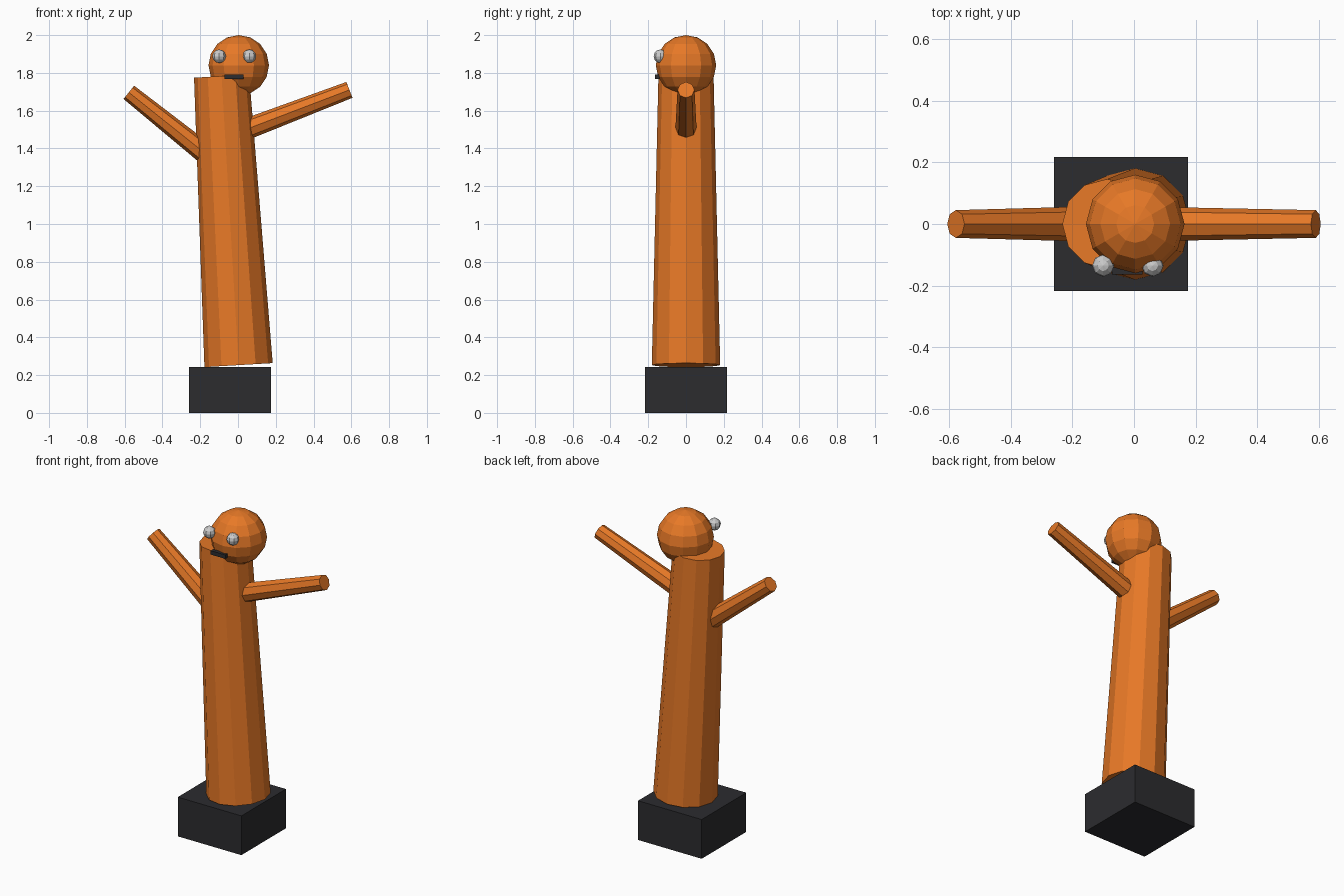
import bpy
import math

if "Cube" in bpy.data.objects:
    bpy.data.objects.remove(bpy.data.objects["Cube"])


def material(name, rgb):
    m = bpy.data.materials.new(name)
    m.diffuse_color = (*rgb, 1)
    m.use_nodes = True
    m.node_tree.nodes["Principled BSDF"].inputs["Base Color"].default_value = m.diffuse_color
    return m


ORANGE = material("orange", (0.80, 0.19, 0.02))
DARK = material("charcoal", (0.025, 0.025, 0.028))


def finish(name, mat=None):
    ob = bpy.context.object
    ob.name = name
    if mat:
        ob.data.materials.append(mat)
    return ob


def tube(name, start, end, r1, r2, sides):
    """Tapered tube between two (x, z) points in the y = 0 plane."""
    dx, dz = end[0] - start[0], end[1] - start[1]
    bpy.ops.mesh.primitive_cone_add(
        vertices=sides, radius1=r1, radius2=r2, depth=math.hypot(dx, dz),
        location=((start[0] + end[0]) / 2, 0, (start[1] + end[1]) / 2),
        rotation=(0, math.atan2(dx, dz), 0))
    return finish(name, ORANGE)


def box(name, center, size):
    bpy.ops.mesh.primitive_cube_add(size=1, location=center)
    bpy.context.object.scale = size
    return finish(name, DARK)


def ball(name, center, r, segs, rings, mat=None):
    bpy.ops.mesh.primitive_uv_sphere_add(
        segments=segs, ring_count=rings, radius=r, location=center)
    return finish(name, mat)


# blower base
box("base", (-0.042, 0, 0.121), (0.434, 0.434, 0.242))

# leaning tube body
tube("body", (0.003, 0.253), (-0.087, 1.783), 0.181, 0.146, 12)

# raised arms
tube("right_arm", (0.0, 1.485), (0.59, 1.71), 0.057, 0.045, 8)
tube("left_arm", (-0.15, 1.355), (-0.578, 1.697), 0.057, 0.045, 8)

# head and face
ball("head", (0.004, 0, 1.84), 0.16, 12, 8, ORANGE)
for side, x in (("left", -0.10), ("right", 0.06)):
    ball(side + "_eye", (x, -0.135, 1.888), 0.036, 8, 6)
box("mouth", (-0.022, -0.152, 1.78), (0.10, 0.024, 0.024))
